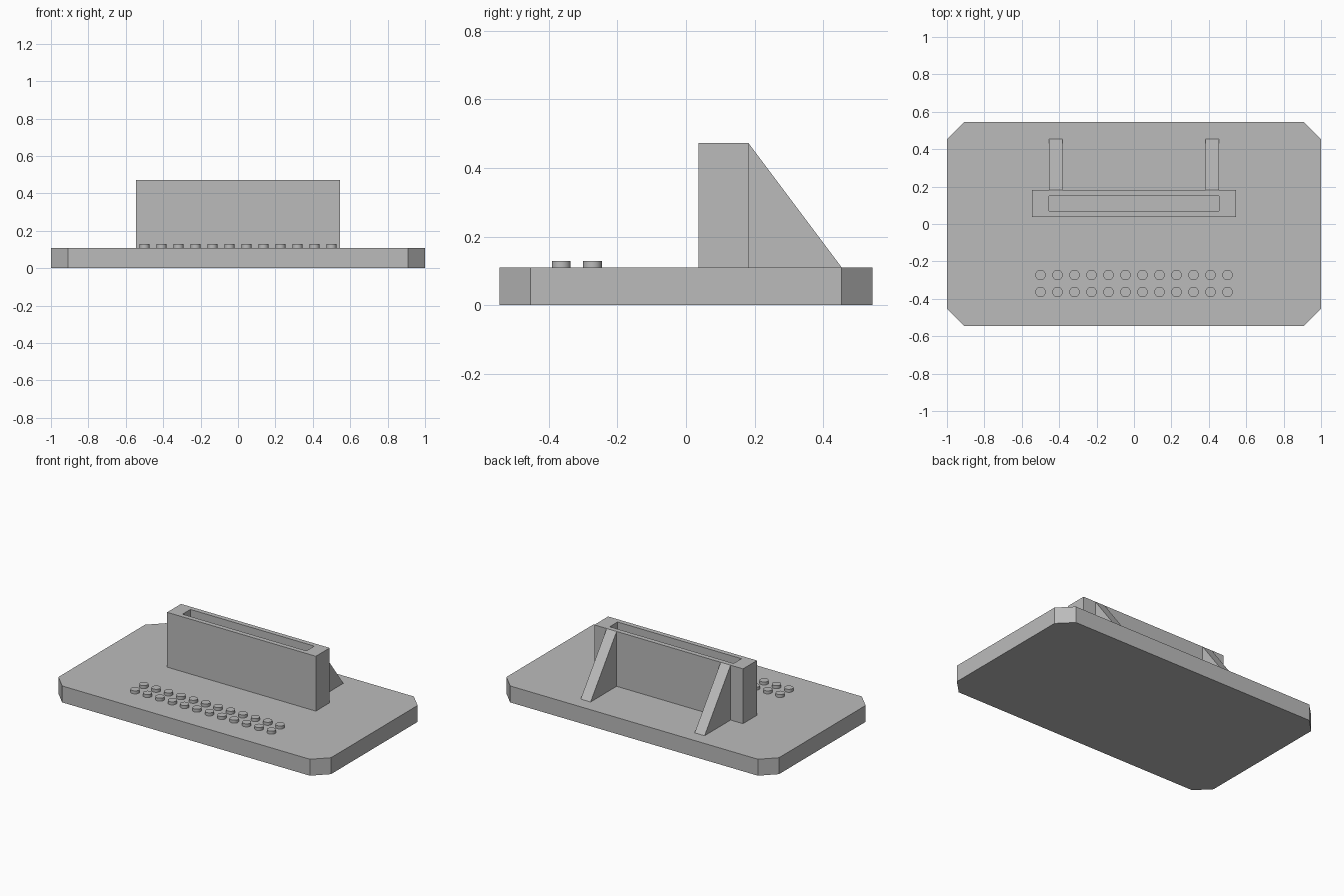
import bpy
import bmesh
from mathutils import Vector

if "Cube" in bpy.data.objects:
    bpy.data.objects.remove(bpy.data.objects["Cube"], do_unlink=True)

U = 1 / 11  # design unit
PLATE_TOP = 1.2 * U

grey = bpy.data.materials.new("plain_grey")
grey.use_nodes = True
grey.diffuse_color = (0.5, 0.5, 0.5, 1)
grey.node_tree.nodes["Principled BSDF"].inputs["Base Color"].default_value = (0.5, 0.5, 0.5, 1)


def finish(name, bm):
    bmesh.ops.recalc_face_normals(bm, faces=bm.faces)
    mesh = bpy.data.meshes.new(name)
    bm.to_mesh(mesh)
    bm.free()
    mesh.materials.append(grey)
    obj = bpy.data.objects.new(name, mesh)
    bpy.context.collection.objects.link(obj)
    return obj


def prism(name, profile, direction):
    """Extrude a closed outline along a direction."""
    bm = bmesh.new()
    face = bm.faces.new([bm.verts.new(p) for p in profile])
    moved = bmesh.ops.extrude_face_region(bm, geom=[face], use_keep_orig=True)["geom"]
    verts = [v for v in moved if isinstance(v, bmesh.types.BMVert)]
    bmesh.ops.translate(bm, verts=verts, vec=Vector(direction))
    return finish(name, bm)


# Base plate with clipped corners
hx, hy, c = 1.0, 6 * U - 0.001, U
outline = [(-hx + c, -hy), (hx - c, -hy), (hx, -hy + c), (hx, hy - c),
           (hx - c, hy), (-hx + c, hy), (-hx, hy - c), (-hx, -hy + c)]
prism("base_plate", [(x, y, 0) for x, y in outline], (0, 0, PLATE_TOP))

# Upright holder with a deep slot, built as a ring of walls open at the top
mid_y = 1.2 * U
height = 4 * U


def rectangle(bm, half_x, half_y, z):
    return [bm.verts.new((sx * half_x, mid_y + sy * half_y, z))
            for sx, sy in ((-1, -1), (1, -1), (1, 1), (-1, 1))]


bm = bmesh.new()
loops = [rectangle(bm, 6 * U, 0.8 * U, PLATE_TOP),
         rectangle(bm, 6 * U, 0.8 * U, PLATE_TOP + height),
         rectangle(bm, 5 * U, 0.45 * U, PLATE_TOP + height),
         rectangle(bm, 5 * U, 0.45 * U, PLATE_TOP)]
for a, b in zip(loops, loops[1:]):
    for i in range(4):
        j = (i + 1) % 4
        bm.faces.new((a[i], a[j], b[j], b[i]))
bm.faces.new(loops[-1])
finish("slotted_holder", bm)

# Triangular braces behind the holder
for name, x in (("right_brace", -5 * U), ("left_brace", 4.2 * U)):
    prism(name, [(x, 2 * U, PLATE_TOP), (x, 5 * U, PLATE_TOP),
                 (x, 2 * U, PLATE_TOP + height)], (0.8 * U, 0, 0))

# Two rows of small round pegs
for row in range(2):
    for col in range(12):
        bpy.ops.mesh.primitive_cylinder_add(
            vertices=32, radius=0.3 * U, depth=0.22 * U,
            location=((col - 5.5) * U, -(3 + row) * U, PLATE_TOP + 0.11 * U))
        peg = bpy.context.object
        peg.name = f"peg_{row + 1}_{col + 1}"
        peg.data.materials.append(grey)
        bpy.ops.object.shade_smooth_by_angle()
